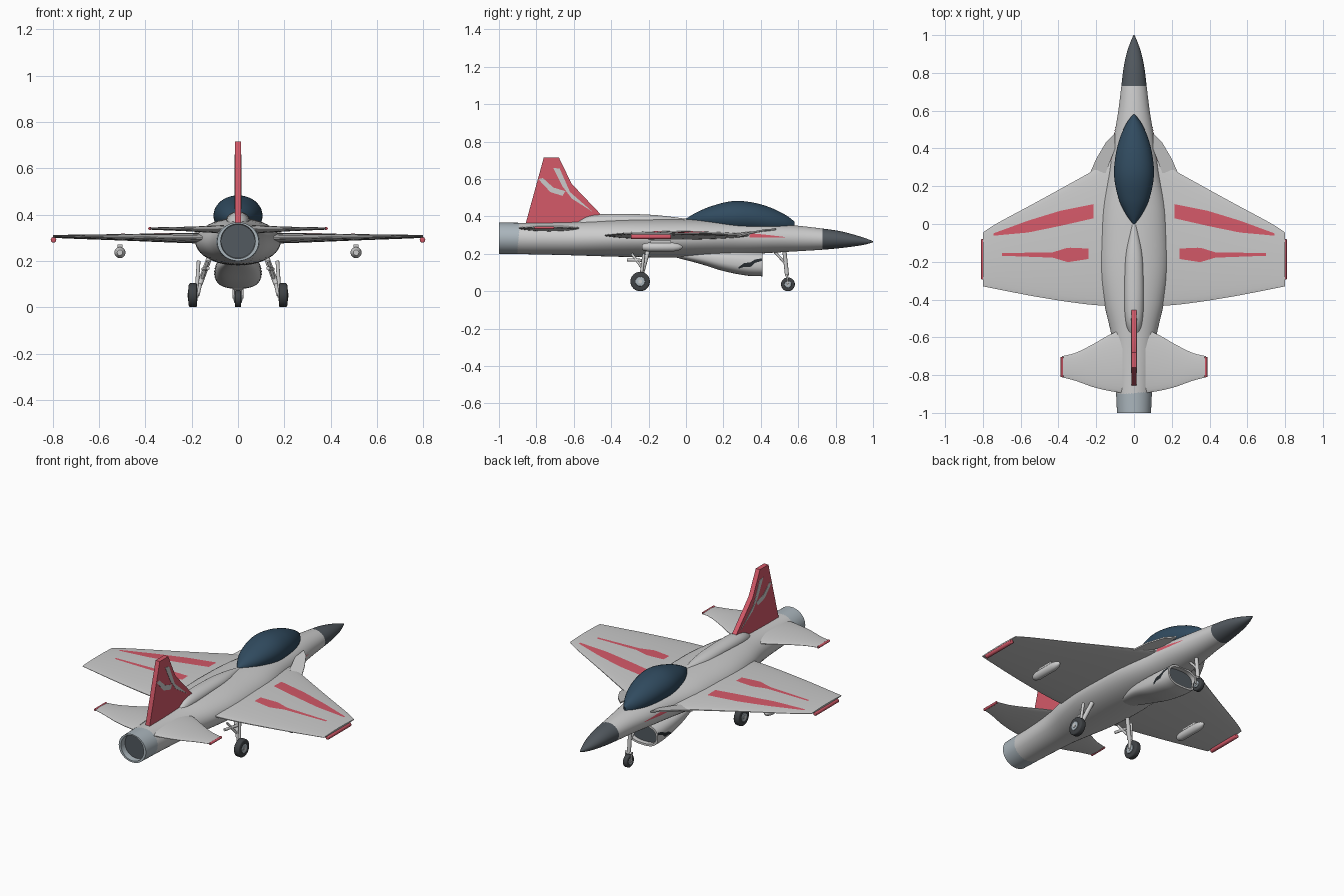
import bpy, bmesh, math
from mathutils import Vector

if "Cube" in bpy.data.objects:
    bpy.data.objects.remove(bpy.data.objects["Cube"])


def material(name, r, g, b):
    m = bpy.data.materials.new(name)
    m.diffuse_color = (r, g, b, 1)
    m.use_nodes = True
    m.node_tree.nodes["Principled BSDF"].inputs["Base Color"].default_value = m.diffuse_color
    return m


RED = material("red", .66, .10, .14)
DARK = material("dark_grey", .085, .10, .115)
GLASS = material("canopy_blue", .03, .07, .115)
STEEL = material("steel", .40, .46, .50)
TYRE = material("tyre", .05, .055, .06)
BLACK = material("black", .02, .025, .03)


def finish(name, bm, mat=None, mirror=False, angle=35):
    bmesh.ops.recalc_face_normals(bm, faces=bm.faces)
    me = bpy.data.meshes.new(name)
    bm.to_mesh(me)
    bm.free()
    ob = bpy.data.objects.new(name, me)
    bpy.context.collection.objects.link(ob)
    if mat:
        me.materials.append(mat)
    me.shade_smooth()
    me.set_sharp_from_angle(angle=math.radians(angle))
    if mirror:
        ob.modifiers.new("mirror", 'MIRROR').use_mirror_merge = False
    return ob


def sample(table, y):
    """Smooth interpolation of table rows keyed on their first value."""
    t = sorted(table)
    i = max([k for k in range(len(t) - 1) if t[k][0] <= y + 1e-9] or [0])
    a, b, p, q = t[i], t[i + 1], t[max(i - 1, 0)], t[min(i + 2, len(t) - 1)]
    h = b[0] - a[0]
    u = (y - a[0]) / h
    out = []
    for k in range(1, len(a)):
        ma = (b[k] - p[k]) / (b[0] - p[0]) * h
        mb = (q[k] - a[k]) / (q[0] - a[0]) * h
        out.append((2*u**3 - 3*u*u + 1) * a[k] + (u**3 - 2*u*u + u) * ma
                   + (3*u*u - 2*u**3) * b[k] + (u**3 - u*u) * mb)
    return out


def oval(y, hw, top, bot, n=2, cx=0, count=40):
    def p(v):
        return math.copysign(abs(v) ** (2 / n), v)
    angs = [2 * math.pi * i / count for i in range(count)]
    return [(cx + hw * p(math.cos(a)), y,
             (top + bot) / 2 + (top - bot) / 2 * p(math.sin(a))) for a in angs]


def loft(name, rings, mat=None, mirror=False, angle=35):
    bm = bmesh.new()
    vs = [[bm.verts.new(p) for p in r] for r in rings]
    n = len(rings[0])
    for a, b in zip(vs, vs[1:]):
        for i in range(n):
            j = (i + 1) % n
            bm.faces.new((a[i], a[j], b[j], b[i]))
    bm.faces.new(vs[0])
    bm.faces.new(vs[-1])
    return finish(name, bm, mat, mirror, angle)


def body(name, table, y0, y1, steps, mat=None, n=2):
    ys = [y0 + (y1 - y0) * i / steps for i in range(steps + 1)]
    return loft(name, [oval(y, *sample(table, y), n=n) for y in ys], mat)


def prism(name, pts, axis, lo, hi, mat=None, mirror=False):
    """Extrude a 2D outline along x (axis 0) or z (axis 2)."""
    def put(p, d):
        return (d, *p) if axis == 0 else (*p, d)
    return loft(name, [[put(p, d) for p in pts] for d in (lo, hi)], mat, mirror)


def rod(name, a, b, r, mat=None, mirror=False, bevel=0, sides=24):
    a, b = Vector(a), Vector(b)
    d = b - a
    bm = bmesh.new()
    bmesh.ops.create_cone(bm, cap_ends=True, segments=sides, radius1=r, radius2=r, depth=d.length)
    if bevel:
        rim = [e for e in bm.edges if abs(e.verts[0].co.z - e.verts[1].co.z) < 1e-5]
        bmesh.ops.bevel(bm, geom=rim, offset=bevel, segments=3, profile=.5, affect='EDGES')
    q = d.to_track_quat('Z', 'Y')
    for v in bm.verts:
        v.co = q @ v.co + (a + b) / 2
    return finish(name, bm, mat, mirror)


def marking(name, rows, surf, mat, cuts=4, steps=24):
    """Strip of rows (t, low, high) laid on the surface function surf(t, s)."""
    bm = bmesh.new()
    prev = None
    for i in range(steps + 1):
        t = rows[0][0] + (rows[-1][0] - rows[0][0]) * i / steps
        k = max(j for j in range(len(rows) - 1) if rows[j][0] <= t + 1e-9)
        k = min(k, len(rows) - 2)
        a, b = rows[k], rows[k + 1]
        u = (t - a[0]) / (b[0] - a[0])
        lo, hi = a[1] + (b[1] - a[1]) * u, a[2] + (b[2] - a[2]) * u
        row = [bm.verts.new(surf(t, lo + (hi - lo) * c / cuts)) for c in range(cuts + 1)]
        if prev:
            for c in range(cuts):
                bm.faces.new((prev[c], prev[c + 1], row[c + 1], row[c]))
        prev = row
    ob = finish(name, bm, mat, True)
    if sum((f.normal.x + f.normal.z) for f in ob.data.polygons) < 0:
        ob.data.flip_normals()


# fuselage: y, half width, top, bottom
HULL = [(1, .003, .268, .262), (.96, .02, .283, .25), (.9, .04, .302, .24), (.82, .056, .322, .23),
        (.73, .067, .335, .222), (.6, .083, .35, .214), (.45, .108, .362, .205), (.3, .13, .372, .195),
        (.1, .17, .382, .185), (-.05, .182, .385, .18), (-.25, .182, .385, .182), (-.42, .158, .38, .186),
        (-.6, .118, .37, .192), (-.8, .1, .366, .197), (-1, .09, .367, .2)]
body("fuselage", HULL, -.9, .73, 48)
body("nose_cone", HULL, .73, 1, 16, DARK)
loft("exhaust_nozzle", [oval(y, *sample(HULL, y)) for y in (-.89, -.95, -1)]
     + [oval(-1, .075, .36, .21), oval(-.95, .072, .357, .213)], STEEL)
loft("exhaust_inside", [oval(y, .0735, .3585, .2115) for y in (-.945, -.965)], DARK)
body("spine", [(.02, .012, .385, .34), (-.15, .043, .406, .34), (-.3, .05, .413, .34),
               (-.45, .05, .412, .33), (-.53, .042, .40, .33), (-.59, .028, .365, .32)], -.59, .02, 24)
body("canopy", [(0, .006, .388, .37), (.05, .042, .418, .35), (.13, .08, .453, .33), (.25, .105, .482, .31),
                (.36, .098, .474, .31), (.46, .073, .444, .31), (.54, .036, .403, .32),
                (.58, .005, .372, .33)], 0, .58, 32, GLASS)

# belly air intake
SCOOP = [(.41, .1, .21, .08), (.33, .101, .215, .083), (.2, .098, .22, .108), (.08, .085, .22, .145),
         (-.06, .05, .22, .182)]
ys = [-.06 + .47 * i / 20 for i in range(21)]
loft("intake", [oval(y, *sample(SCOOP, y), n=2.6) for y in ys]
     + [oval(.41, .088, .198, .092, 2.6), oval(.35, .085, .196, .095, 2.6)])
loft("intake_inside", [oval(y, .0865, .197, .0935, 2.6) for y in (.345, .385)], DARK)


def side_of(table, n):
    def surf(y, z):
        hw, top, bot = sample(table, y)
        t = abs(2 * z - top - bot) / (top - bot)
        return (hw * max(0, 1 - t ** n) ** (1 / n) + .002, y, z)
    return surf


marking("nose_stripe", [(.34, .288, .31), (.42, .286, .303), (.53, .288, .29)], side_of(HULL, 2), RED)
marking("intake_stripe", [(.28, .12, .128), (.31, .13, .15), (.345, .13, .155), (.37, .152, .17),
                          (.407, .163, .176)], side_of(SCOOP, 2.6), BLACK)

# wings: x, leading edge, trailing edge, mid height, half thickness
WING = [(.08, .357, -.437, .298, .025), (.25, .263, -.425, .299, .021), (.5, .125, -.388, .302, .014),
        (.74, -.005, -.342, .305, .008), (.8, -.045, -.33, .306, .006)]
TAIL = [(.06, -.555, -.895, .337, .018), (.14, -.592, -.882, .337, .014), (.22, -.638, -.862, .338, .01),
        (.31, -.682, -.83, .339, .007), (.38, -.70, -.812, .34, .005)]


def foil(u):
    return .12 + .88 * max(0, 1 - (2 * u - 1) ** 2) ** .7


def plane(name, table, steps=20, n=14):
    rings = []
    for i in range(steps + 1):
        x = table[0][0] + (table[-1][0] - table[0][0]) * i / steps
        le, te, zc, h = sample(table, x)
        us = [(1 - math.cos(math.pi * k / n)) / 2 for k in range(n + 1)]
        rings.append([(x, le + (te - le) * u, zc + h * foil(u)) for u in us]
                     + [(x, le + (te - le) * u, zc - h * foil(u)) for u in reversed(us)])
    return loft(name, rings, mirror=True)


def wing_top(x, y):
    le, te, zc, h = sample(WING, x)
    return (x, y, zc + h * foil((y - le) / (te - le)) + .0015)


plane("wings", WING)
plane("tailplanes", TAIL)
marking("wing_front_stripe", [(.215, .03, .105), (.39, -.01, .07), (.56, -.045, .018), (.745, -.062, -.05)],
        wing_top, RED)
marking("wing_rear_stripe", [(.24, -.185, -.13), (.35, -.202, -.125), (.43, -.178, -.15), (.70, -.168, -.154)],
        wing_top, RED)
rod("wingtip_rail", (.797, -.295, .291), (.797, -.08, .291), .012, RED, True, .004)
rod("tailplane_tip", (.381, -.81, .34), (.381, -.705, .34), .007, RED, True)

# strake ahead of each wing root
STRAKE = [(.10, .48, .335), (.15, .43, .333), (.20, .345, .318), (.232, .272, .297), (.15, .27, .31), (.10, .40, .325)]
loft("strakes", [[(x, y, z + d) for x, y, z in STRAKE] for d in (0, -.008)], DARK and None, True)

# vertical fin with plain slash markings
prism("fin", [(-.855, .35), (-.855, .37), (-.76, .716), (-.68, .716), (-.612, .575), (-.455, .41), (-.455, .36)],
      0, -.014, .014, RED)
prism("fin_slash_long", [(-.71, .66), (-.675, .655), (-.62, .53), (-.50, .425), (-.61, .495), (-.66, .56)],
      0, -.0155, .0155)
prism("fin_slash_short", [(-.79, .60), (-.765, .605), (-.71, .555), (-.645, .535), (-.66, .51), (-.725, .53)],
      0, -.0152, .0152)

# underwing pods
POD = [(-.235, .012), (-.228, .018), (-.2, .024), (-.07, .024), (-.04, .018), (-.025, .01), (-.018, .003)]
loft("underwing_pods", [oval(y, r, .236 + r, .236 - r, cx=.51, count=24) for y, r in POD], None, True)
prism("pod_pylons", [(.499, -.19), (.521, -.19), (.521, -.08), (.499, -.08)], 2, .25, .27, None, True)


# landing gear
def wheel(name, x, y, r, w, mirror):
    rod(name + "_tyre", (x - w, y, r), (x + w, y, r), r, TYRE, mirror, w * .45, 32)
    rod(name + "_hub", (x - w - .003, y, r), (x + w + .003, y, r), r * .5, STEEL, mirror, .003)
    rod(name + "_cap", (x - w - .006, y, r), (x + w + .006, y, r), r * .2, None, mirror)


wheel("main_wheel", .195, -.245, .052, .018, True)
rod("main_strut", (.125, -.205, .21), (.165, -.235, .10), .012, None, True)
rod("main_axle_arm", (.163, -.233, .105), (.175, -.245, .052), .009, None, True)
rod("main_brace", (.17, -.225, .20), (.178, -.24, .08), .008, None, True)
rod("main_drag_link", (.13, -.315, .168), (.15, -.225, .165), .008, None, True)
rod("main_retractor", (.13, -.29, .20), (.155, -.235, .125), .007, None, True)
wheel("nose_wheel", 0, .545, .037, .014, False)
rod("nose_strut", (0, .525, .225), (0, .54, .085), .011)
rod("nose_fork_bridge", (-.022, .54, .083), (.022, .54, .083), .008)
rod("nose_fork", (.019, .54, .086), (.019, .545, .037), .005, None, True)
rod("nose_brace", (0, .475, .21), (0, .53, .15), .007)
